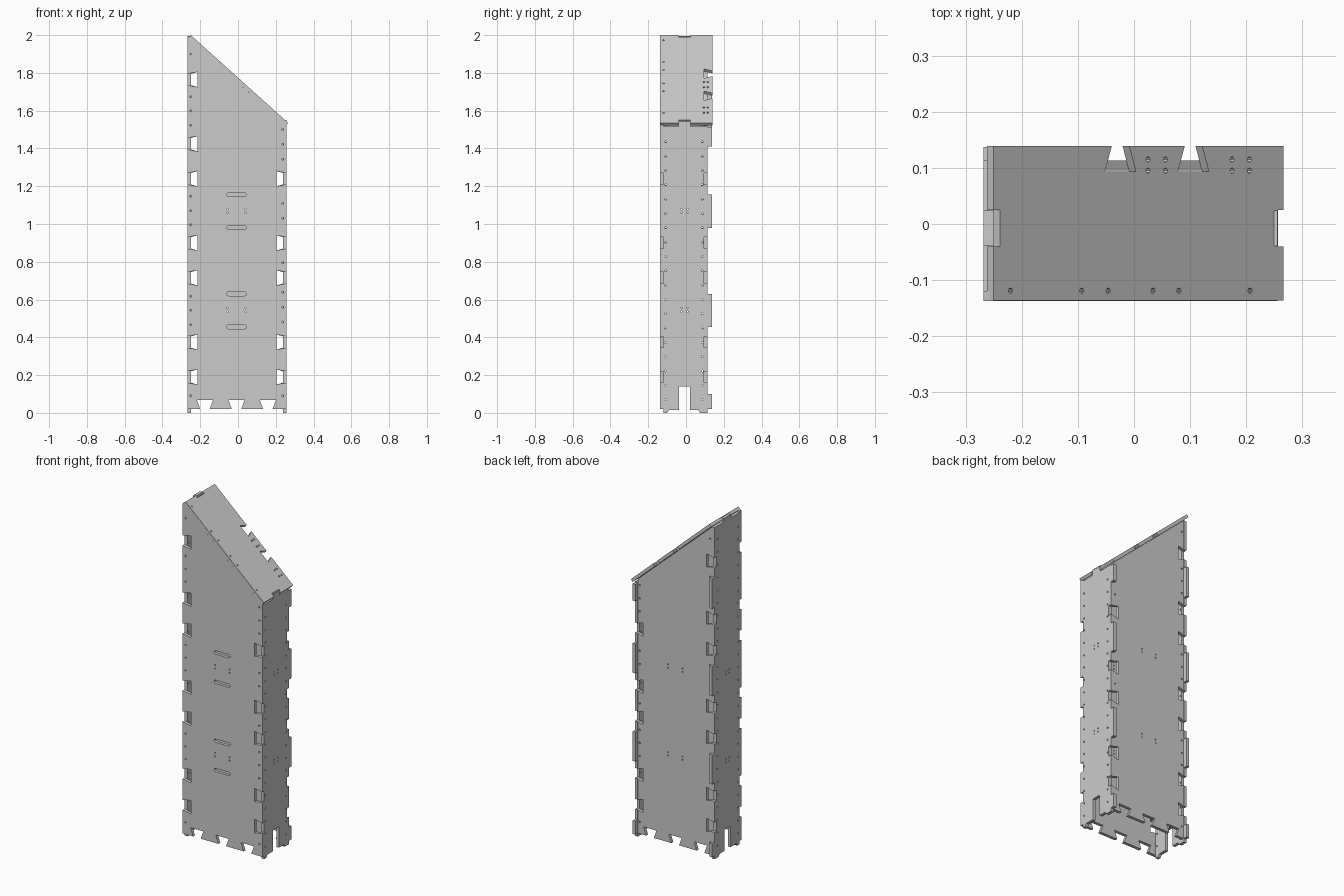
import bpy, bmesh, math
from mathutils import Matrix, Vector

if "Cube" in bpy.data.objects:
    bpy.data.objects.remove(bpy.data.objects["Cube"])

T = 0.018                                   # sheet thickness
XL, XR = -0.268, 0.256                      # box outer sides
YF, YB = -0.137, 0.113                      # box outer front / back
SLOPE = math.atan2(0.465, 0.516)
LEFT_SLOTS = [0.19, 0.375, 0.715, 0.90, 1.24, 1.425, 1.765]
RIGHT_SLOTS = LEFT_SLOTS[:5]


def roof_z(x):
    return 2.0 - math.tan(SLOPE) * (x + 0.25)


def dovetail(c, w_open, w_in, d):
    """Notch along an edge as (position, depth) pairs."""
    return [(c - w_open / 2, 0), (c - w_in / 2, d), (c + w_in / 2, d), (c + w_open / 2, 0)]


def dot(x, y, r=0.005, n=8):
    return [(x + r * math.cos(2 * math.pi * i / n), y + r * math.sin(2 * math.pi * i / n))
            for i in range(n)]


def pill(x, y, half, r):
    pts = []
    for s, a0 in ((1, -90), (-1, 90)):
        for i in range(7):
            a = math.radians(a0 + 30 * i)
            pts.append((x + s * (half - r) + r * math.cos(a), y + r * math.sin(a)))
    return pts


def sheet(name, loops, ex, ey, origin):
    """Cut sheet: first loop is the outline, the others are holes."""
    cu = bpy.data.curves.new(name + "_profile", 'CURVE')
    cu.dimensions, cu.fill_mode, cu.extrude = '2D', 'BOTH', T / 2
    for loop in loops:
        sp = cu.splines.new('POLY')
        sp.points.add(len(loop) - 1)
        for p, (x, y) in zip(sp.points, loop):
            p.co = (x, y, 0, 1)
        sp.use_cyclic_u = True
    tmp = bpy.data.objects.new(name + "_profile", cu)
    bpy.context.collection.objects.link(tmp)
    dg = bpy.context.evaluated_depsgraph_get()
    me = bpy.data.meshes.new_from_object(tmp.evaluated_get(dg))
    bpy.data.objects.remove(tmp)
    ex, ey = Vector(ex), Vector(ey)
    m = Matrix((ex, ey, ex.cross(ey))).transposed().to_4x4()
    m.translation = origin
    bm = bmesh.new()
    bm.from_mesh(me)
    bmesh.ops.remove_doubles(bm, verts=bm.verts, dist=1e-5)
    bm.transform(m)
    bmesh.ops.recalc_face_normals(bm, faces=bm.faces)
    bm.to_mesh(me)
    bm.free()
    for f in me.polygons:
        f.use_smooth = False
    me.name = name
    ob = bpy.data.objects.new(name, me)
    bpy.context.collection.objects.link(ob)


def quad_dots(c):
    return [dot(c + sx, z + sz, 0.004) for z in (0.545, 1.068)
            for sx in (-0.048, 0.048) for sz in (-0.01, 0.01)]


def dot_column(x, z0, z1, skip):
    n = int((z1 - z0) / 0.075)
    zs = [z0 + (z1 - z0) * i / n for i in range(n + 1)]
    return [dot(x, z) for z in zs if all(abs(z - s) > 0.06 for s in skip)]


# Large front and back sheets: dovetails on the bottom and both sides
def broad_sheet(name, xl, xr, y, drop, slots):
    out = []
    for c in (-0.175, -0.008, 0.158):
        out += [(p, 0.02 + d) for p, d in dovetail(c, 0.05, 0.085, 0.048)]
    out = [(xl, 0.02)] + out + [(xr, 0.02)]
    for c in RIGHT_SLOTS:
        out += [(xr - d, p) for p, d in dovetail(c, 0.06, 0.08, xr - 0.204)]
    out += [(xr, roof_z(xr) - drop), (max(xl, -0.25), roof_z(-0.25) - drop)]
    if xl < -0.25:
        out.append((xl, 1.985))
    for c in reversed(LEFT_SLOTS):
        out += [(xl + d, p) for p, d in reversed(dovetail(c, 0.06, 0.08, -0.215 - xl))]
    holes = quad_dots(-0.008)
    holes += dot_column(-0.238 if slots is False else -0.25, 0.09, 1.9, LEFT_SLOTS)
    holes += dot_column(0.226 if slots is False else 0.236, 0.09, 1.5, RIGHT_SLOTS)
    if slots:
        holes += [pill(-0.008, z, 0.053, 0.01) for z in (0.455, 0.63, 0.98, 1.155)]
        holes += [dot(x, roof_z(x) - 0.02) for x in (-0.1, -0.066, 0.03, 0.06, 0.2)]
    sheet(name, [out] + holes, (1, 0, 0), (0, 0, 1), (0, y, 0))


broad_sheet("front_panel", XL, XR, YF + T / 2, 0.003, True)
broad_sheet("back_panel", XL + T, XR - T, YB - T / 2, 0.026, False)


# Narrow side sheets: foot cutout, roof tab, and back-edge tabs and notches
def side_sheet(name, x, top, tab_top, tabs, slots):
    y0, y1, y2 = YF + T, YB + 0.001, 0.137
    out = [(y0, 0), (-0.1, 0), (-0.09, 0.015), (-0.036, 0.015), (-0.036, 0.14),
           (0.02, 0.14), (0.02, 0.015), (0.065, 0.015), (0.075, 0), (y1, 0)]
    steps = [(a, [(y1, a), (y2, a), (y2, b), (y1, b)]) for a, b in tabs]
    steps += [(c, [(y1, c - 0.03), (0.096, c - 0.03), (0.096, c + 0.03), (y1, c + 0.03)])
              for c in slots]
    for _, pts in sorted(steps):
        out += pts
    out += [(y1, top), (0.024, top), (0.024, tab_top), (-0.039, tab_top), (-0.039, top), (y0, top)]
    holes = [dot(-0.008 + sy, z + sz, 0.004) for z in (0.545, 1.068)
             for sy in (-0.016, 0.016) for sz in (-0.01, 0.01)]
    holes += dot_column(-0.108, 0.07, top - 0.08, []) + dot_column(0.087, 0.07, top - 0.08, [])
    sheet(name, [out] + holes, (0, 1, 0), (0, 0, 1), (x, 0, 0))


TABS = [(0.02, 0.10), (0.455, 0.63), (0.98, 1.155)]
side_sheet("left_panel", XL + T / 2, 1.975, 1.995, TABS + [(1.5, 1.68)], LEFT_SLOTS)
side_sheet("right_panel", XR - T / 2, 1.515, 1.55, TABS + [(1.41, 1.51)], RIGHT_SLOTS)

# Sloping lid with dovetails on the back edge and a notch at each end
co, si = math.cos(SLOPE), math.sin(SLOPE)
L = 0.516 / co
ya, yb = YF + 0.0005, 0.139
lid = [(0, ya), (L, ya), (L, -0.04), (L - 0.013, -0.04), (L - 0.013, 0.025), (L, 0.025), (L, yb)]
for cx in (0.106, -0.024):
    c = (cx + 0.25) / co
    lid += [(p, yb - d) for p, d in reversed(dovetail(c, 0.042, 0.074, 0.045))]
lid += [(0, yb), (0, 0.025), (0.015, 0.025), (0.015, -0.04), (0, -0.04)]
lid_dots = [dot((x + 0.25) / co, -0.119) for x in (-0.22, -0.093, -0.046, 0.034, 0.08, 0.207)]
lid_dots += [dot((x + 0.25) / co, y) for x in (0.025, 0.056, 0.175, 0.206) for y in (0.095, 0.115)]
sheet("sloping_lid", [lid] + lid_dots, (co, 0, -si), (0, 1, 0),
      (-0.25 - si * T / 2, 0, 2.0 - co * T / 2))
